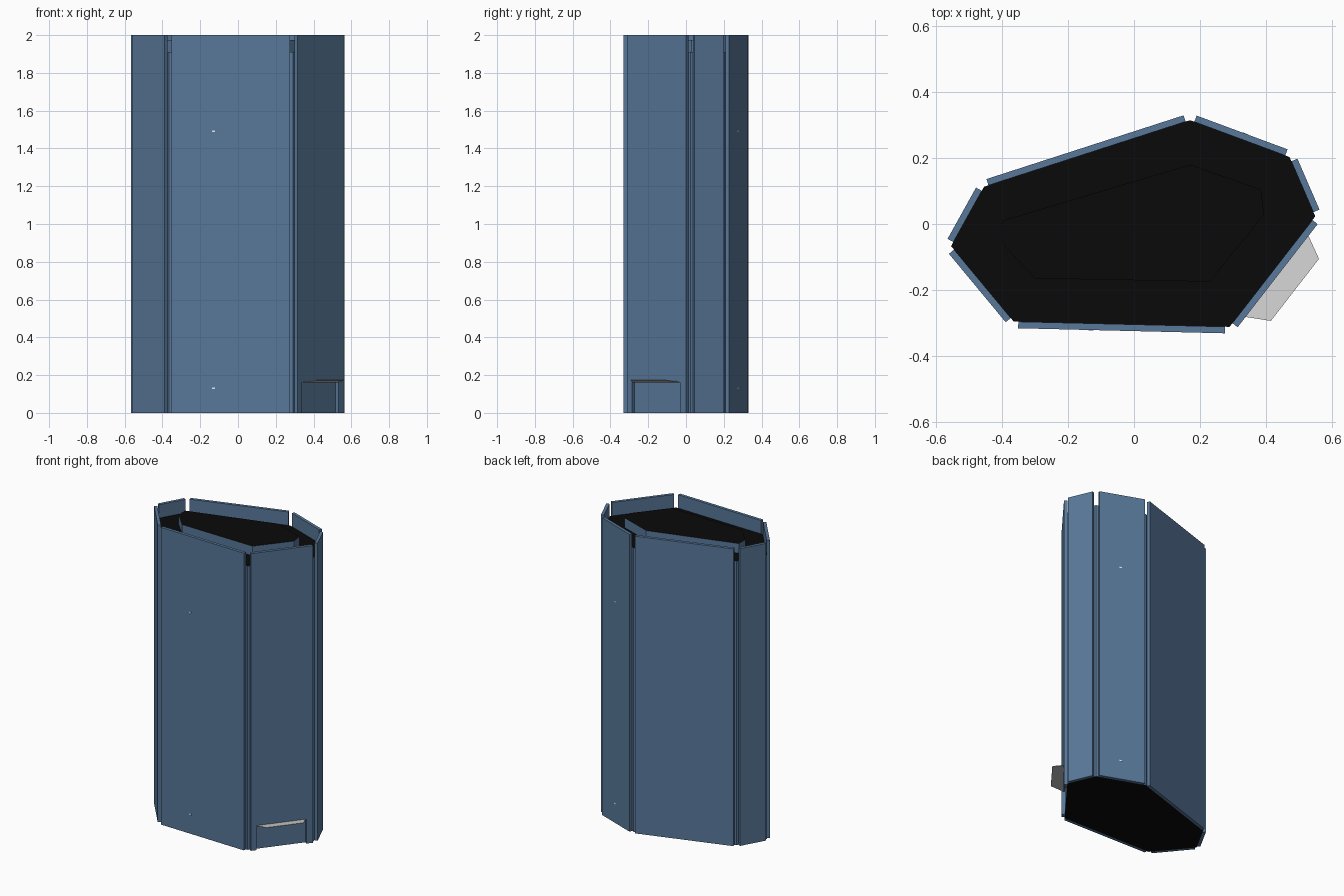
import bpy, bmesh
from mathutils import Vector

if "Cube" in bpy.data.objects:
    bpy.data.objects.remove(bpy.data.objects["Cube"])


def material(name, rgb):
    m = bpy.data.materials.new(name)
    m.diffuse_color = (*rgb, 1)
    m.use_nodes = True
    m.node_tree.nodes["Principled BSDF"].inputs["Base Color"].default_value = m.diffuse_color
    return m


BLUE = material("steel_blue", (0.098, 0.188, 0.32))
BLACK = material("black", (0.003, 0.003, 0.003))
GREY = material("light_grey", (0.62, 0.62, 0.62))
WHITE = material("white", (0.9, 0.9, 0.9))


def make(name, bm, mats):
    bmesh.ops.recalc_face_normals(bm, faces=bm.faces)
    me = bpy.data.meshes.new(name)
    bm.to_mesh(me)
    bm.free()
    for m in mats:
        me.materials.append(m)
    ob = bpy.data.objects.new(name, me)
    bpy.context.collection.objects.link(ob)
    return ob


def prism(name, outline, z0, z1, side, cap=None):
    """Upright prism; caps may have their own colour."""
    bm = bmesh.new()
    lo = [bm.verts.new((p[0], p[1], z0)) for p in outline]
    hi = [bm.verts.new((p[0], p[1], z1)) for p in outline]
    n = len(outline)
    for i in range(n):
        j = (i + 1) % n
        bm.faces.new((lo[i], lo[j], hi[j], hi[i]))
    for ring in (lo, hi):
        bm.faces.new(ring).material_index = 1 if cap else 0
    return make(name, bm, [side, cap] if cap else [side])


def wall_slab(name, i, a, b, z0, z1, mat, d0=0.0, d1=0.02):
    """Slab along core edge i from distance a to b, standing d0..d1 off it."""
    p, t, n, _ = edge(i)
    outline = [p + t * a + n * d0, p + t * b + n * d0,
               p + t * b + n * d1, p + t * a + n * d1]
    return prism(name, outline, z0, z1, mat)


# Core outline, clockwise from the back corner
CORE = [Vector(c) for c in ((0.17, 0.315), (0.472, 0.203), (0.55, 0.023), (0.29, -0.312),
                            (-0.365, -0.296), (-0.555, -0.067), (-0.455, 0.113))]


def edge(i):
    p, q = CORE[i], CORE[(i + 1) % len(CORE)]
    t = (q - p).normalized()
    return p, t, Vector((-t.y, t.x)), (q - p).length


# Core body and raised cap: blue sides, black ends
prism("core", CORE, 0.0, 1.91, BLUE, BLACK)
CAP = ((0.17, 0.18), (0.385, 0.105), (0.395, 0.03), (0.23, -0.175),
       (-0.30, -0.165), (-0.40, -0.06), (-0.40, 0.01))
prism("raised_cap", CAP, 1.91, 1.975, BLUE, BLACK)

# Outer cladding panels, with gaps at the corners
GAP = 0.014
HATCH_SIDE = 2
for i in range(len(CORE)):
    if i != HATCH_SIDE:
        wall_slab(f"panel_{i + 1}", i, GAP, edge(i)[3] - GAP, 0, 2, BLUE)

# Hatch side: panel with an opening at the foot
p, t, n, length = edge(HATCH_SIDE)
h0, h1, hatch_top = 0.055, 0.375, 0.162
wall_slab("hatch_panel_upper", HATCH_SIDE, GAP, length - GAP, hatch_top, 2, BLUE)
wall_slab("hatch_jamb_right", HATCH_SIDE, GAP, h0, 0, hatch_top, BLUE)
wall_slab("hatch_jamb_left", HATCH_SIDE, h1, length - GAP, 0, hatch_top, BLUE)

# Thin hood over the opening, tapering and rising slightly outward
bm = bmesh.new()
hood = ((h0, 0.012, 0.162), (h1, 0.012, 0.162), (h1 - 0.042, 0.088, 0.174), (h0 + 0.04, 0.088, 0.174))
rings = []
for dz in (-0.002, 0.002):
    ring = []
    for a, d, z in hood:
        q = p + t * a + n * d
        ring.append(bm.verts.new((q.x, q.y, z + dz)))
    bm.faces.new(ring)
    rings.append(ring)
for k in range(4):
    j = (k + 1) % 4
    bm.faces.new((rings[0][k], rings[0][j], rings[1][j], rings[1][k]))
make("hatch_hood", bm, [GREY])

# Tiny pale marks on the front panel and one back panel
for i, dist in ((3, 0.42), (0, 0.17)):
    for z in (0.13, 1.49):
        wall_slab(f"mark_{i}_{int(z * 100)}", i, dist - 0.008, dist + 0.008,
                  z - 0.004, z + 0.004, WHITE, 0.02, 0.021)
